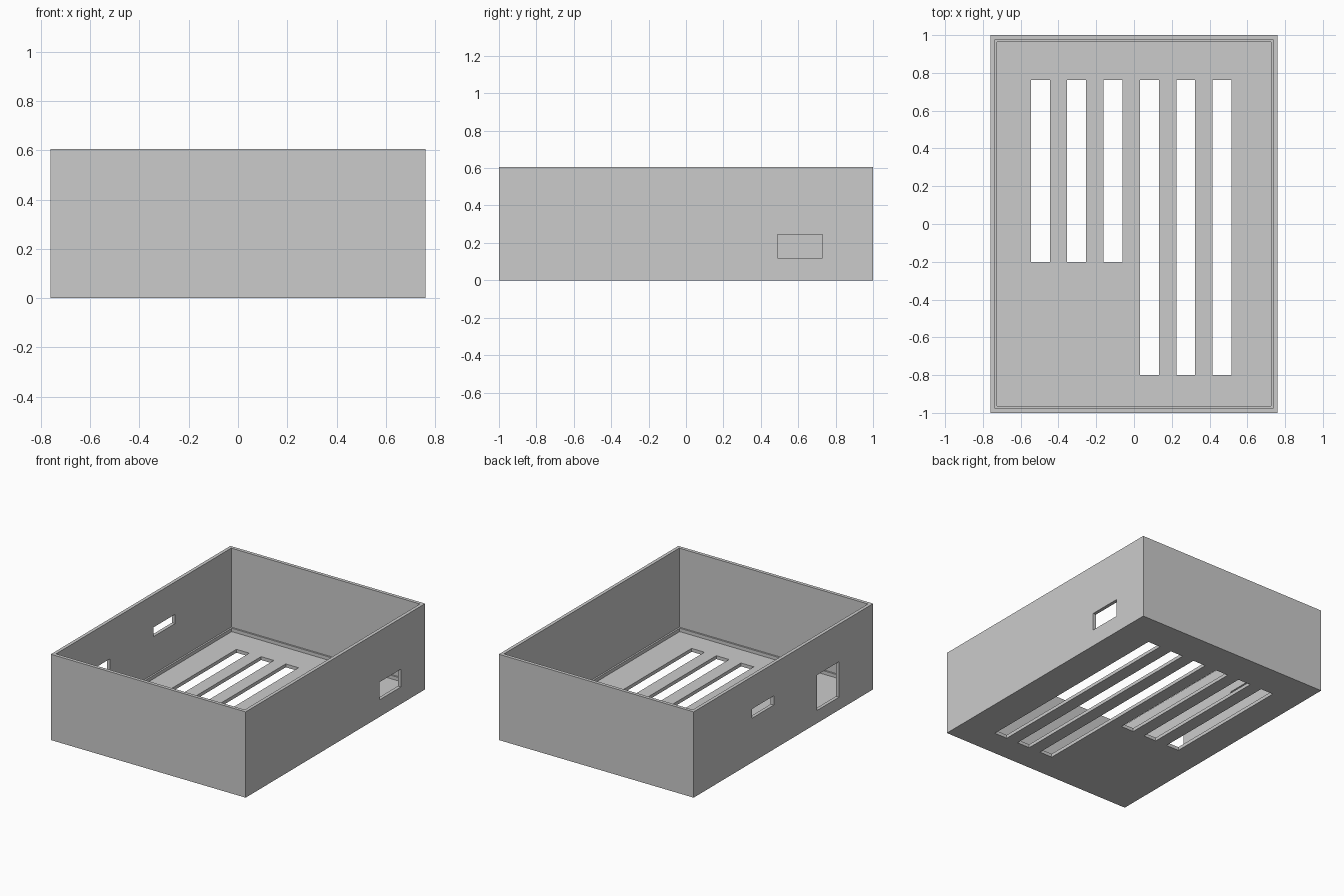
import bpy
from mathutils import Vector

default = bpy.data.objects.get("Cube")
if default:
    bpy.data.objects.remove(default, do_unlink=True)

HALF_X, HALF_Y, HEIGHT = 0.76, 1.0, 0.605
WALL, FLOOR = 0.024, 0.024
LEDGE = 0.012

grey = bpy.data.materials.new("plain grey")
grey.use_nodes = True
colour = (0.6, 0.6, 0.6, 1)
grey.diffuse_color = colour
grey.node_tree.nodes["Principled BSDF"].inputs["Base Color"].default_value = colour


def box(name, low, high):
    """Axis-aligned box between two corners."""
    low, high = Vector(low), Vector(high)
    bpy.ops.mesh.primitive_cube_add(size=1, location=(low + high) / 2)
    obj = bpy.context.object
    obj.name = name
    obj.scale = high - low
    bpy.ops.object.transform_apply(location=True, rotation=False, scale=True)
    obj.data.materials.append(grey)
    return obj


def cut(target, low, high):
    """Subtract a box from the target and discard the cutter."""
    cutter = box("cutter", low, high)
    cutter.hide_render = True
    mod = target.modifiers.new("cut", "BOOLEAN")
    mod.operation, mod.solver, mod.object = "DIFFERENCE", "EXACT", cutter
    bpy.context.view_layer.objects.active = target
    bpy.ops.object.modifier_apply(modifier=mod.name)
    bpy.data.objects.remove(cutter, do_unlink=True)


def hollow(target, inset, bottom):
    """Open the target from above, leaving walls of the inset thickness."""
    x, y = HALF_X - inset, HALF_Y - inset
    cut(target, (-x, -y, bottom), (x, y, HEIGHT + 0.1))


# Open tray with a low ledge around the floor
case = box("open_case", (-HALF_X, -HALF_Y, 0), (HALF_X, HALF_Y, HEIGHT))
hollow(case, WALL, FLOOR * 2)
hollow(case, WALL + LEDGE, FLOOR)

# Floor vents: three short, three long
for i in range(6):
    x = -0.496 + 0.1925 * i
    front = -0.2 if i < 3 else -0.8
    cut(case, (x - 0.05, front, -0.1), (x + 0.05, 0.762, 0.1))

# Side wall ports: side, y range, z range
ports = [
    (1, 0.49, 0.73, 0.12, 0.245),
    (-1, 0.107, 0.35, 0.312, 0.377),
    (-1, -0.62, -0.375, 0.09, 0.34),
]
for side, y0, y1, z0, z1 in ports:
    x = side * HALF_X
    cut(case, (x - 0.1, y0, z0), (x + 0.1, y1, z1))
